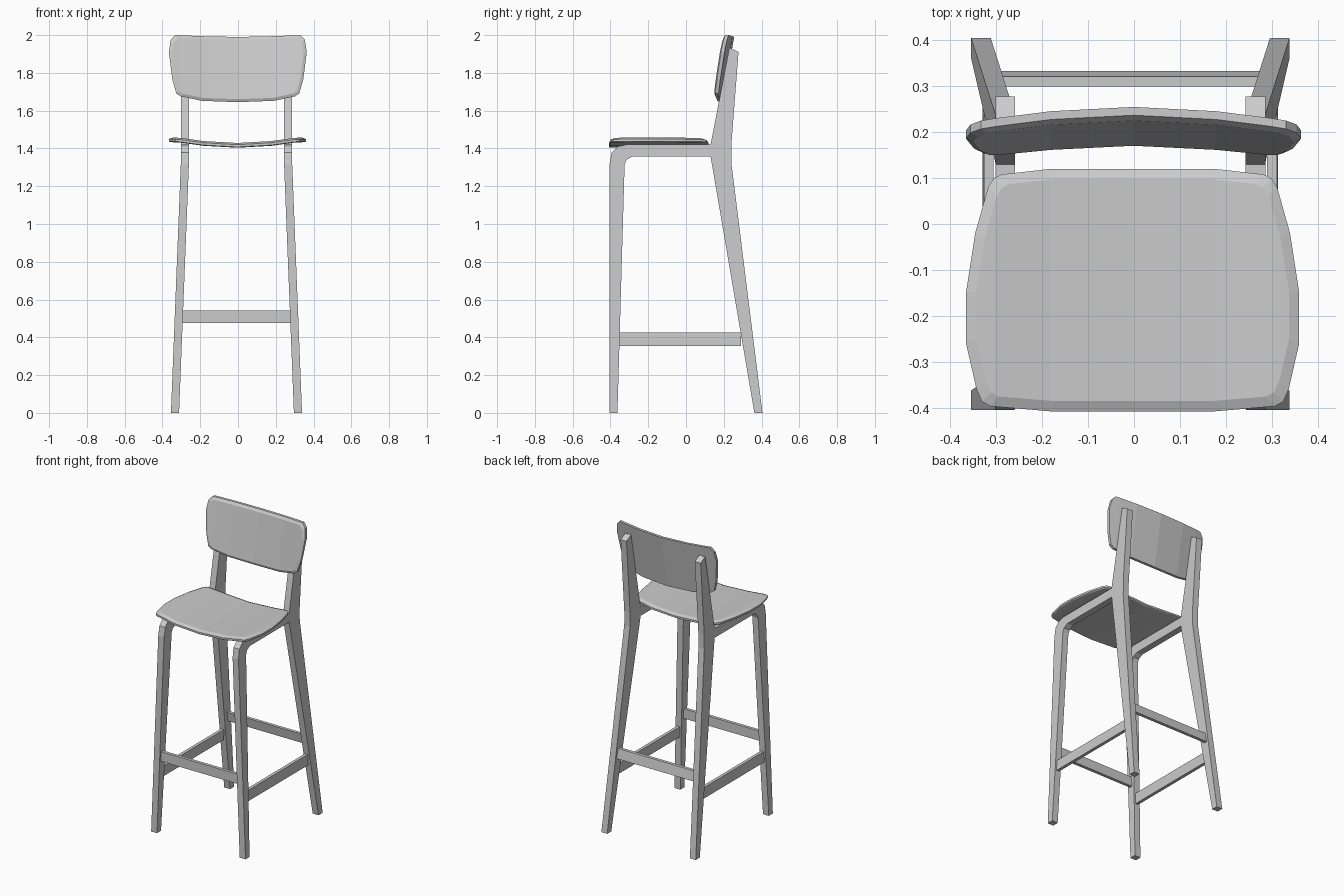
import bpy, bmesh
from mathutils import Vector

cube = bpy.data.objects.get("Cube")
if cube:
    bpy.data.objects.remove(cube, do_unlink=True)

GREY = (0.6, 0.6, 0.6, 1.0)
mat = bpy.data.materials.new("plain grey")
mat.use_nodes = True
mat.diffuse_color = GREY
bsdf = next(n for n in mat.node_tree.nodes if n.type == 'BSDF_PRINCIPLED')
bsdf.inputs["Base Color"].default_value = GREY
bsdf.inputs["Roughness"].default_value = 0.6

FRAME_X = -0.008   # the frame sits slightly off centre


def slab(name, outline, layers, warp, cut_axis=None, cuts=()):
    """Stack an outline in layers (depth, inset), split it along cuts, then warp it."""
    us, vs = zip(*outline)
    cu, cv = (min(us) + max(us)) / 2, (min(vs) + max(vs)) / 2
    ru, rv = (max(us) - min(us)) / 2, (max(vs) - min(vs)) / 2
    bm = bmesh.new()
    rings = [[bm.verts.new((cu + (u - cu) * (1 - inset / ru),
                            cv + (v - cv) * (1 - inset / rv), depth))
              for u, v in outline] for depth, inset in layers]
    n = len(outline)
    for low, high in zip(rings, rings[1:]):
        for i in range(n):
            j = (i + 1) % n
            bm.faces.new((low[i], low[j], high[j], high[i]))
    bm.faces.new(rings[0][::-1])
    bm.faces.new(rings[-1])
    for c in cuts:
        normal = Vector((0, 0, 0))
        normal[cut_axis] = 1
        bmesh.ops.bisect_plane(bm, geom=bm.verts[:] + bm.edges[:] + bm.faces[:],
                               plane_co=normal * c, plane_no=normal)
    for v in bm.verts:
        v.co = warp(*v.co)
    bmesh.ops.recalc_face_normals(bm, faces=bm.faces[:])
    mesh = bpy.data.meshes.new(name)
    bm.to_mesh(mesh)
    bm.free()
    mesh.materials.append(mat)
    ob = bpy.data.objects.new(name, mesh)
    bpy.context.collection.objects.link(ob)
    return ob


def mirrored(half):
    """Complete a half outline whose first and last points lie on the centre line."""
    return half + [(-u, v) for u, v in half[-2:0:-1]]


def blend(x, table):
    """Piecewise linear lookup over distance from the centre."""
    x = abs(x)
    for (a, p), (b, q) in zip(table, table[1:]):
        if x <= b:
            return p + (q - p) * (x - a) / (b - a)
    return table[-1][1]


# Side frames: front leg, seat rail and rear post in one bent outline
SPLAY_Z = 1.34


def splay(z):
    return 0.053 * max(0, 1 - z / SPLAY_Z)


side = [(-0.405, 0), (-0.363, 0), (-0.325, 1.315), (-0.315, 1.34), (-0.283, 1.358),
        (0.13, 1.358), (0.362, 0), (0.405, 0), (0.24, 1.325), (0.24, 1.42),
        (0.278, 1.91), (0.23, 1.935), (0.13, 1.42), (-0.315, 1.42),
        (-0.362, 1.41), (-0.394, 1.378), (-0.405, 1.315)]
for label, s in (("left", 1), ("right", -1)):
    slab(label + "_side_frame", side, [(0.251, 0), (0.294, 0)],
         lambda y, z, d: (FRAME_X + s * (d + splay(z)), y, z), 1, [SPLAY_Z])
    # Side stretcher, leaning with the legs
    slab(label + "_stretcher", [(0.262, 0.355), (0.283, 0.355), (0.283, 0.425), (0.262, 0.425)],
         [(-0.36, 0), (0.29, 0)],
         lambda x, z, y: (FRAME_X + s * (x + splay(z)), y, z))

# Front and rear stretchers
for name, y, lean in (("front_stretcher", -0.39, 0), ("rear_stretcher", 0.3, 0.012)):
    slab(name, [(y + lean, 0.477), (y + lean + 0.021, 0.477), (y + 0.021, 0.541), (y, 0.541)],
         [(-0.29, 0), (0.29, 0)],
         lambda v, z, d: (FRAME_X + d, v, z))

FOLDS = [-0.3, -0.18, 0, 0.18, 0.3]

# Seat: dished panel with a chamfered upper rim
seat_outline = mirrored([(0, 0.12), (0.18, 0.12), (0.285, 0.108), (0.302, 0.1),
                         (0.315, 0.08), (0.343, -0.02), (0.363, -0.15), (0.363, -0.26),
                         (0.34, -0.36), (0.328, -0.387), (0.31, -0.397),
                         (0.18, -0.408), (0, -0.408)])
dish = [(0, 0), (0.18, 0.01), (0.3, 0.027), (0.37, 0.03)]
slab("seat", seat_outline, [(1.404, 0.006), (1.408, 0), (1.42, 0), (1.429, 0.022)],
     lambda x, y, z: (x - 0.003, y, z + blend(x, dish)), 0, FOLDS)

# Backrest: curved, reclined panel with a chamfered front rim
back_outline = mirrored([(0, 1.99), (0.18, 1.994), (0.332, 2.0), (0.355, 1.975),
                         (0.365, 1.91), (0.347, 1.767), (0.326, 1.692),
                         (0.304, 1.676), (0.19, 1.652), (0, 1.645)])
wrap = [(0, 0), (0.18, 0.01), (0.3, 0.026), (0.37, 0.038)]
slab("backrest", back_outline, [(0, 0), (0.018, 0), (0.027, 0.016)],
     lambda x, z, d: (x - 0.001, 0.255 - d - blend(x, wrap) - 0.175 * (1.99 - z), z), 0, FOLDS)
